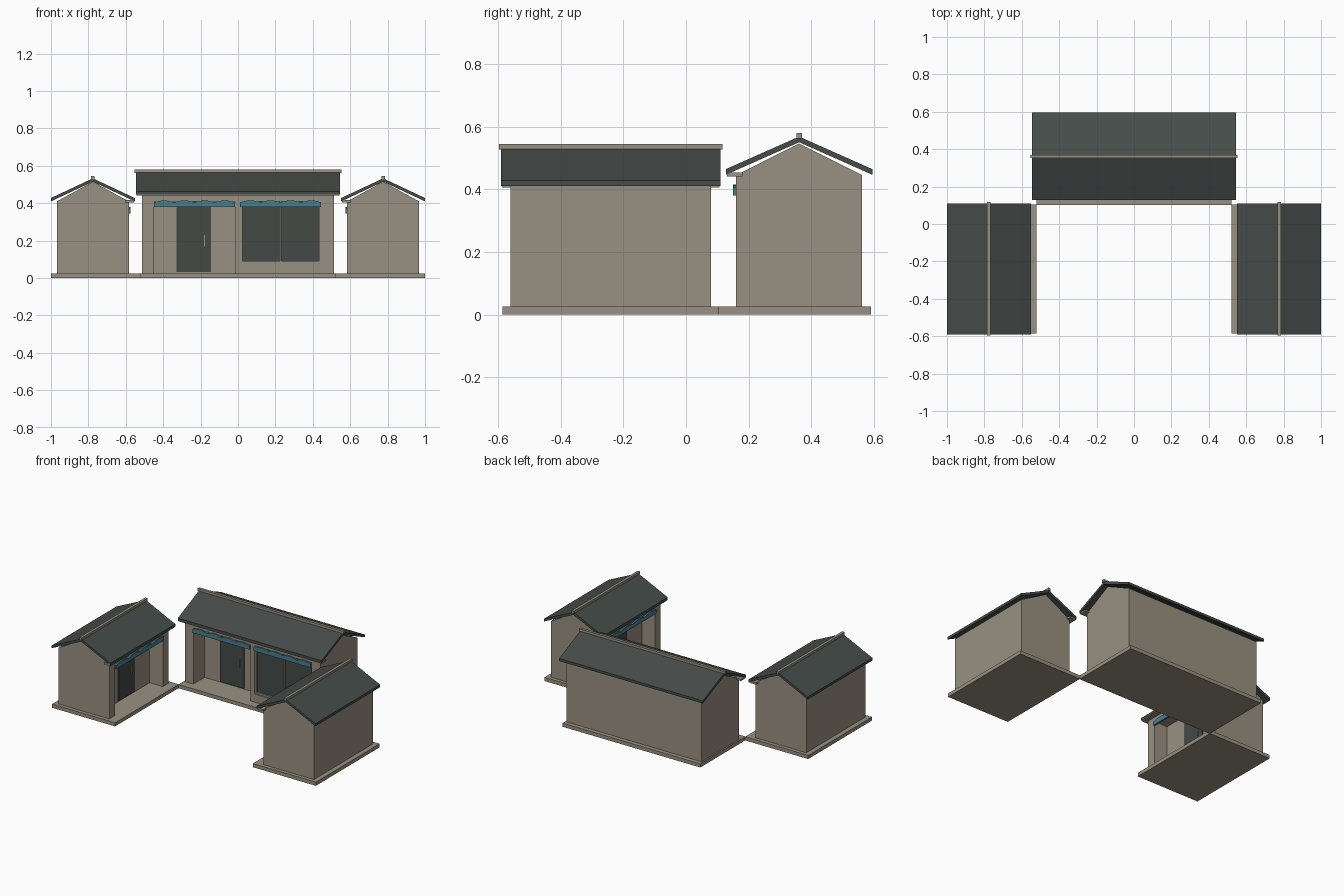
import bpy, bmesh, math
from mathutils import Matrix

if "Cube" in bpy.data.objects:
    bpy.data.objects.remove(bpy.data.objects["Cube"])


def mat(name, c):
    m = bpy.data.materials.new(name)
    m.diffuse_color = (*c, 1)
    m.use_nodes = True
    m.node_tree.nodes["Principled BSDF"].inputs["Base Color"].default_value = m.diffuse_color
    return m


STONE = mat("warm_stone", (0.318, 0.279, 0.218))
TILE = mat("dark_roof_tile", (0.060, 0.072, 0.066))
PANEL = mat("dark_panel", (0.058, 0.068, 0.062))
BLUE = mat("blue_trim", (0.068, 0.205, 0.270))


def finish(bm, name, m, frame):
    bmesh.ops.recalc_face_normals(bm, faces=bm.faces)
    me = bpy.data.meshes.new(name)
    bm.to_mesh(me)
    bm.free()
    me.materials.append(m)
    ob = bpy.data.objects.new(name, me)
    ob.matrix_world = frame
    bpy.context.collection.objects.link(ob)


def box(name, m, frame, x, y, z):
    bm = bmesh.new()
    bmesh.ops.create_cube(bm, size=1)
    for v in bm.verts:
        v.co = [(r[0] + r[1]) / 2 + c * (r[1] - r[0]) for c, r in zip(v.co, (x, y, z))]
    finish(bm, name, m, frame)


def extrude(name, m, frame, pts, vec):
    bm = bmesh.new()
    f = bm.faces.new([bm.verts.new(p) for p in pts])
    r = bmesh.ops.extrude_face_region(bm, geom=[f], use_keep_orig=True)
    for v in r["geom"]:
        if isinstance(v, bmesh.types.BMVert):
            v.co = [a + b for a, b in zip(v.co, vec)]
    finish(bm, name, m, frame)


def trim(name, frame, x0, x1, front, z0, z1):
    # hanging blue valance with a softly scalloped top
    n = 24
    pts = [(x0, front, z0), (x1, front, z0)]
    for i in range(n + 1):
        t = i / n
        z = z1 - 0.010 + 0.010 * abs(math.sin(4 * math.pi * t))
        pts.append((x1 + (x0 - x1) * t, front, z))
    extrude(name, BLUE, frame, pts, (0, 0.012, 0))


def house(pre, fr, half, dep, top, peak, porch, door, base, base_half, roof, ridge_half, recess, window):
    """Local frame: front faces -y, length along x."""
    B = 0.025
    box(pre + "base", STONE, fr, (-base_half, base_half), base, (0, B))
    # body: back block, porch posts, lintel
    back = -dep + recess
    head = top - 0.035
    box(pre + "rear_body", STONE, fr, (-half, half), (back, dep), (B, top))
    box(pre + "left_post", STONE, fr, (-half, porch[0]), (-dep, back), (B, top))
    box(pre + "lintel", STONE, fr, (porch[0], half), (-dep, back), (head, top))
    px = (door[0], door[1])
    if window:
        w0, w1 = window
        box(pre + "middle_post", STONE, fr, (porch[1], w0), (-dep, back), (B, head))
        box(pre + "right_post", STONE, fr, (w1, half), (-dep, back), (B, head))
        box(pre + "window_sill_wall", STONE, fr, (w0, w1), (-dep, back), (B, 0.08))
        box(pre + "window_glass", PANEL, fr, (w0, w1), (-dep + 0.02, back), (0.08, head))
        # window frame bars
        t = 0.011
        for nm, x in (("left", (w0, w0 + t)), ("right", (w1 - t, w1)),
                      ("middle", ((w0 + w1) / 2 - 0.004, (w0 + w1) / 2 + 0.004))):
            box(pre + "window_bar_" + nm, STONE, fr, x, (-dep + 0.008, -dep + 0.02), (0.08, head))
        box(pre + "window_bar_bottom", STONE, fr, (w0, w1), (-dep + 0.008, -dep + 0.02), (0.08, 0.08 + t))
        trim(pre + "window_trim", fr, w0, w1, -dep - 0.01, top - 0.065, top - 0.03)
    else:
        box(pre + "right_post", STONE, fr, (porch[1], half), (-dep, back), (B, head))
    trim(pre + "porch_trim", fr, porch[0], porch[1], -dep - 0.01, top - 0.065, top - 0.03)
    # door with handle
    box(pre + "door", PANEL, fr, px, (back - 0.008, back), (0.032, head))
    box(pre + "door_handle", STONE, fr, (px[1] - 0.036, px[1] - 0.032), (back - 0.014, back - 0.008), (0.17, 0.23))
    # gable under the roof
    extrude(pre + "gable", STONE, fr, [(-half, -dep, top), (-half, dep, top), (-half, 0, peak)], (2 * half, 0, 0))
    # roof chevron, ridge and front eave beam
    rh, rx, ze, zp = roof
    th = 0.018
    for side, s in (("front", -1), ("back", 1)):
        extrude(pre + "roof_" + side, TILE, fr,
                [(-rx, s * rh, ze), (-rx, 0, zp), (-rx, 0, zp + th), (-rx, s * rh, ze + th)], (2 * rx, 0, 0))
    box(pre + "ridge", STONE, fr, (-ridge_half, ridge_half), (-0.009, 0.009), (zp + th - 0.006, zp + th + 0.012))
    box(pre + "eave_beam", STONE, fr, (-rx + 0.003, rx - 0.003), (-rh + 0.004, -dep + 0.02), (ze - 0.005, ze + 0.007))


# main hall
house("hall_", Matrix.Translation((0, 0.361, 0)), 0.512, 0.201, 0.445, 0.546,
      (-0.45, -0.017), (-0.328, -0.145), (-0.26, 0.23), 0.522,
      (0.234, 0.545, 0.446, 0.550), 0.553, 0.12, (0.012, 0.445))

# side wings facing the courtyard
for pre, s in (("left_wing_", -1), ("right_wing_", 1)):
    fr = Matrix.Translation((s * 0.776, -0.24, 0)) @ Matrix.Rotation(-s * math.pi / 2, 4, 'Z')
    house(pre, fr, 0.32, 0.192, 0.41, 0.515,
          (-0.26, 0.26), (-0.085, 0.085), (-0.254, 0.224), 0.345,
          (0.224, 0.35, 0.410, 0.515), 0.357, 0.10, None)
